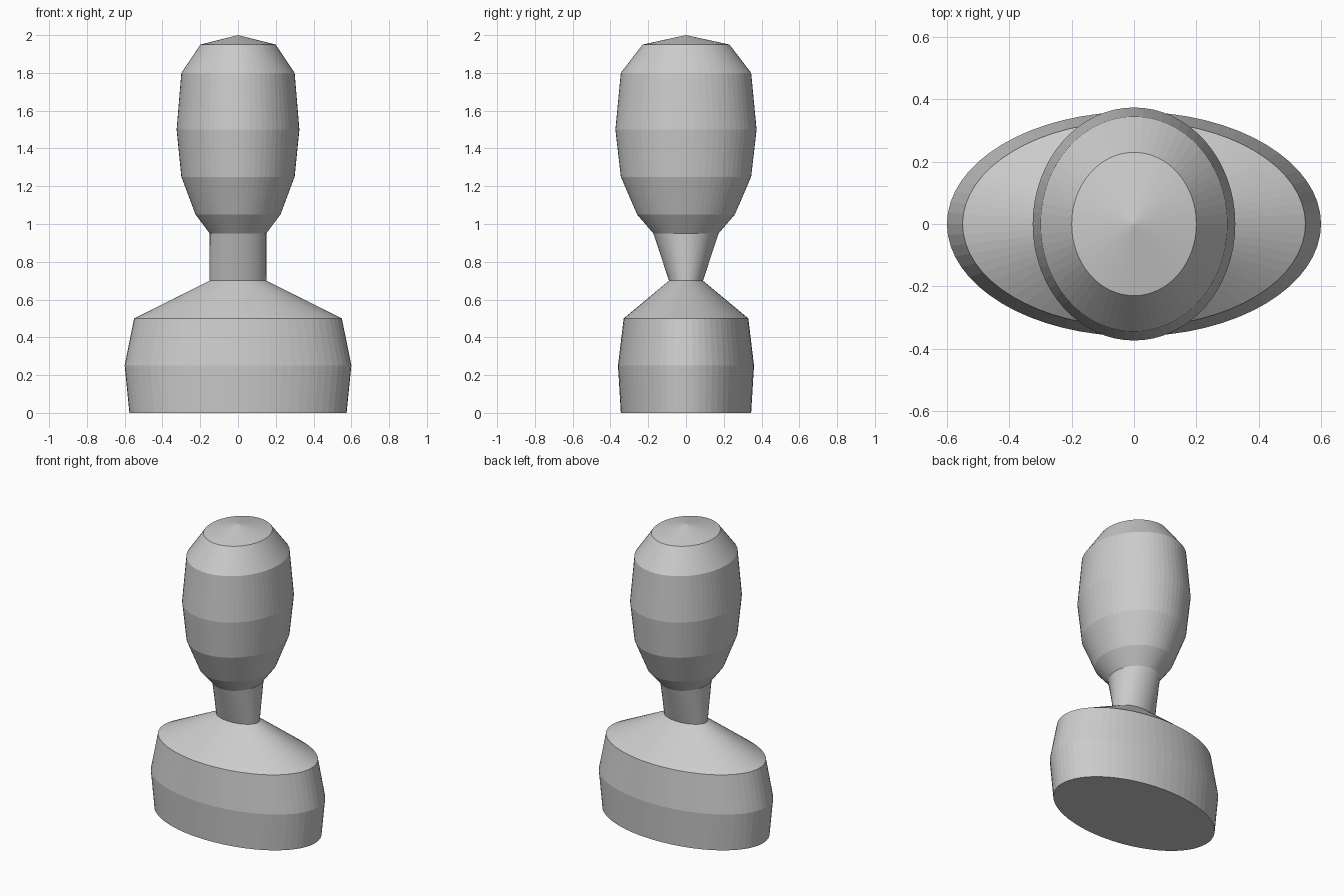
import bpy
import bmesh
from math import cos, sin, tau

SEGMENTS = 64

cube = bpy.data.objects.get("Cube")
if cube:
    bpy.data.objects.remove(cube, do_unlink=True)

grey = bpy.data.materials.new("plain grey")
grey.use_nodes = True
colour = (0.6, 0.6, 0.6, 1)
grey.diffuse_color = colour
grey.node_tree.nodes["Principled BSDF"].inputs["Base Color"].default_value = colour


def loft(name, rings, floor=False, apex=None):
    """Skin elliptical rings given as (height, x radius, y radius)."""
    bm = bmesh.new()
    loops = []
    for z, rx, ry in rings:
        angles = [tau * i / SEGMENTS for i in range(SEGMENTS)]
        loops.append([bm.verts.new((rx * cos(a), ry * sin(a), z)) for a in angles])
    for low, high in zip(loops, loops[1:]):
        for i in range(SEGMENTS):
            j = (i + 1) % SEGMENTS
            bm.faces.new((low[i], low[j], high[j], high[i]))
    if floor:
        bm.faces.new(loops[0][::-1])
    if apex:
        tip = bm.verts.new((0, 0, apex))
        for i in range(SEGMENTS):
            bm.faces.new((loops[-1][i], loops[-1][(i + 1) % SEGMENTS], tip))
    mesh = bpy.data.meshes.new(name)
    bm.to_mesh(mesh)
    bm.free()
    mesh.materials.append(grey)
    bpy.context.collection.objects.link(bpy.data.objects.new(name, mesh))


# Wide oval shoulders with a flat underside
neck_bottom = (0.7, 0.15, 0.09)
loft("shoulders", [(0, 0.575, 0.345), (0.25, 0.6, 0.36), (0.5, 0.55, 0.33),
                   neck_bottom], floor=True)

# Neck that widens front to back
neck_top = (0.95, 0.15, 0.1725)
loft("neck", [neck_bottom, neck_top])

# Head, slightly deeper than wide, with a shallow pointed crown
head_profile = [(1.05, 0.225), (1.25, 0.3), (1.5, 0.325), (1.8, 0.3), (1.95, 0.2)]
loft("head", [neck_top] + [(z, r, r * 1.15) for z, r in head_profile], apex=2)
